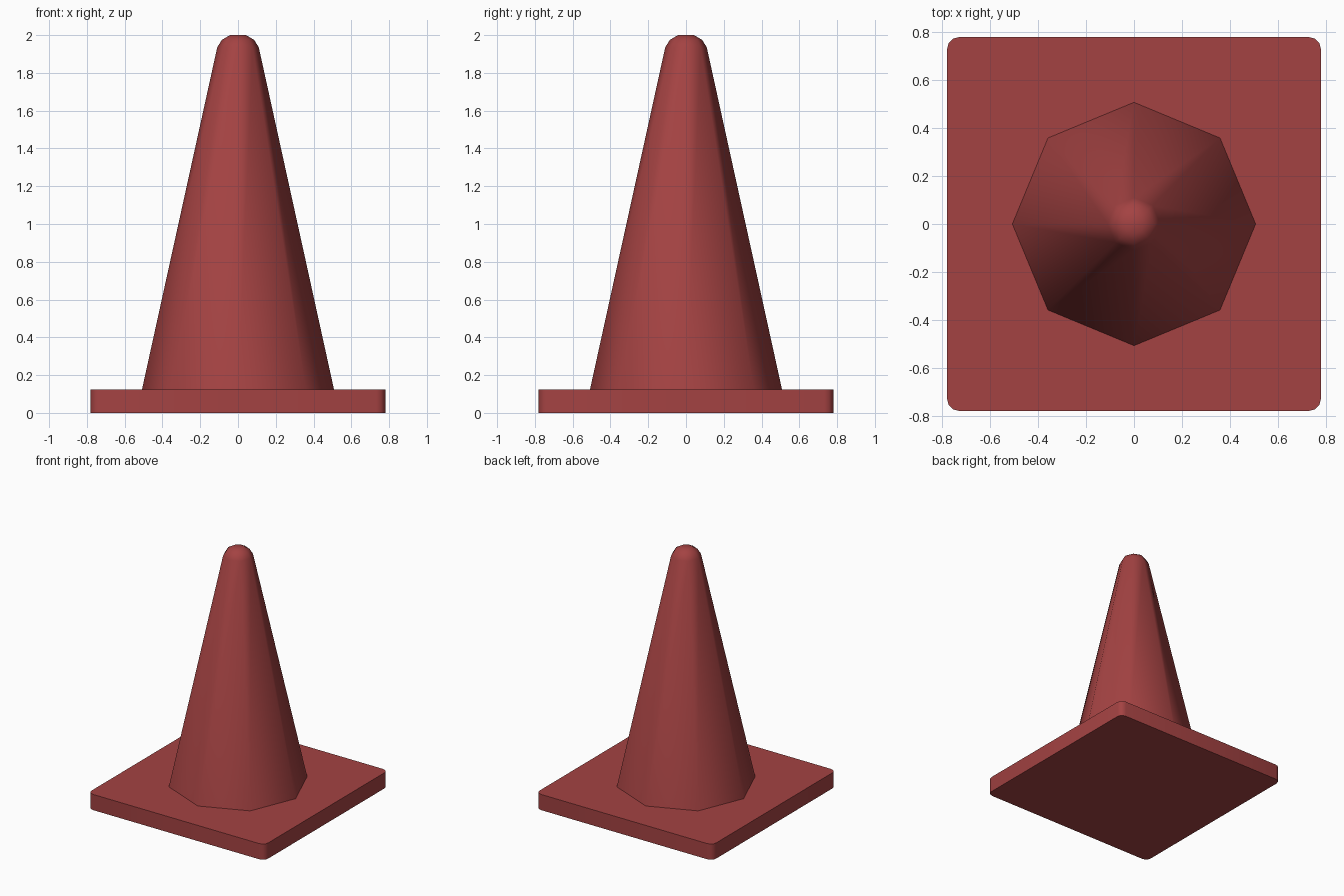
import bpy, bmesh, math

if "Cube" in bpy.data.objects:
    bpy.data.objects.remove(bpy.data.objects["Cube"])

red = bpy.data.materials.new("cone red")
red.diffuse_color = (0.37, 0.055, 0.055, 1)
red.use_nodes = True
red.node_tree.nodes["Principled BSDF"].inputs["Base Color"].default_value = red.diffuse_color


def finish(name, bm, angle):
    bmesh.ops.recalc_face_normals(bm, faces=bm.faces)
    mesh = bpy.data.meshes.new(name)
    bm.to_mesh(mesh)
    bm.free()
    mesh.materials.append(red)
    obj = bpy.data.objects.new(name, mesh)
    bpy.context.collection.objects.link(obj)
    bpy.ops.object.select_all(action='DESELECT')
    obj.select_set(True)
    bpy.context.view_layer.objects.active = obj
    bpy.ops.object.shade_smooth_by_angle(angle=math.radians(angle))
    return obj


# Square base plate with rounded vertical corners
BASE_HALF, BASE_H = 0.78, 0.125
bm = bmesh.new()
bmesh.ops.create_cube(bm, size=1)
for v in bm.verts:
    v.co.x *= 2 * BASE_HALF
    v.co.y *= 2 * BASE_HALF
    v.co.z = (v.co.z + 0.5) * BASE_H
upright = [e for e in bm.edges if abs(e.verts[0].co.z - e.verts[1].co.z) > 0.1]
bmesh.ops.bevel(bm, geom=upright, offset=0.047, segments=3, profile=0.5,
                affect='EDGES')
finish("base_plate", bm, 50)

# Eight-sided cone with a rounded tip, as stacked rings (radius, height)
SIDES = 8
profile = [(0.508, BASE_H), (0.11, 1.935), (0.085, 1.975), (0.042, 2.0)]
bm = bmesh.new()
rings = [[bm.verts.new((r * math.cos(math.tau * i / SIDES),
                        r * math.sin(math.tau * i / SIDES), z))
          for i in range(SIDES)] for r, z in profile]
for low, high in zip(rings, rings[1:]):
    for i in range(SIDES):
        j = (i + 1) % SIDES
        bm.faces.new((low[i], low[j], high[j], high[i]))
bm.faces.new(rings[-1])
finish("cone_body", bm, 60)
